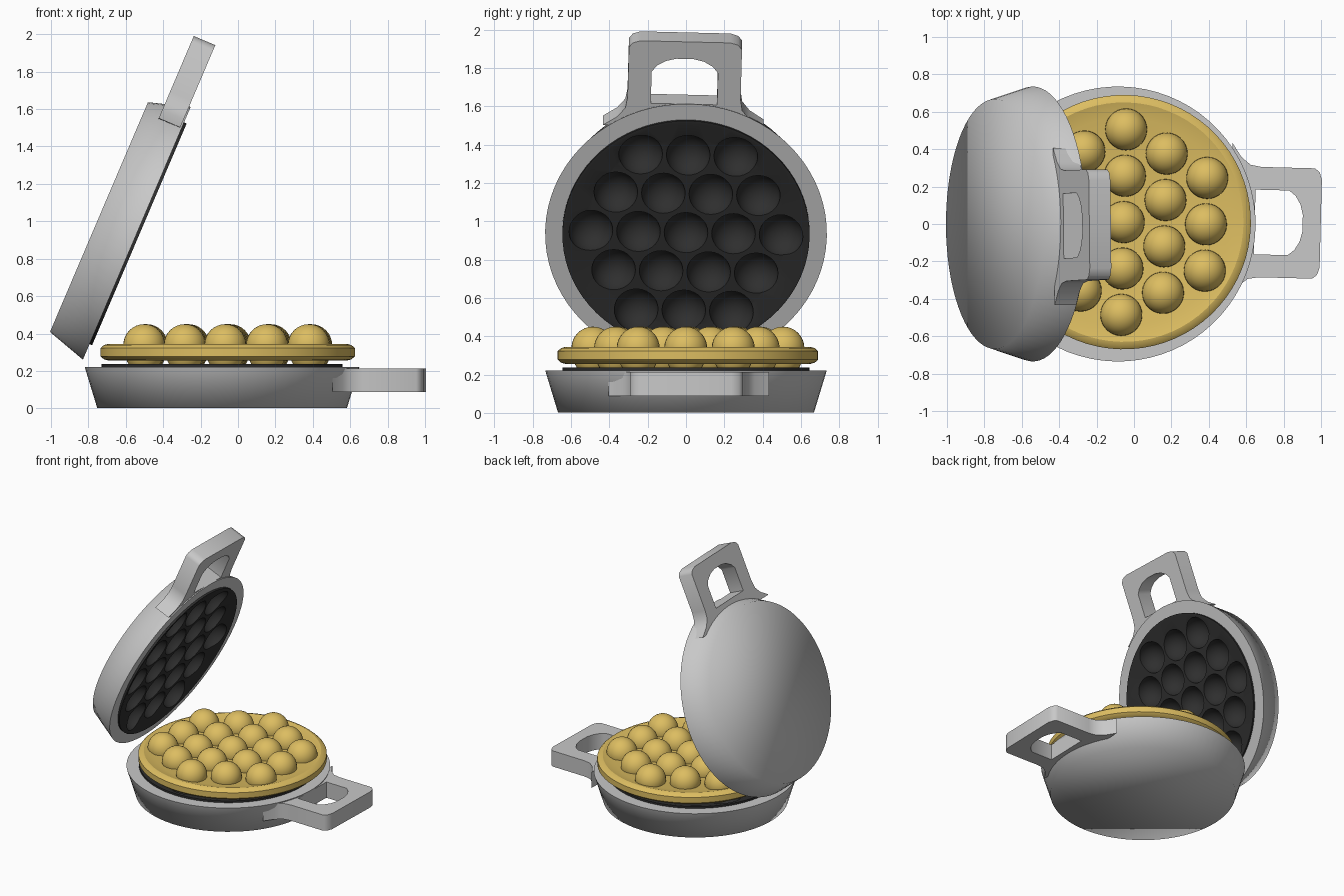
import bpy, bmesh
from math import radians, cos, sin, pi
from mathutils import Matrix, Vector

cube = bpy.data.objects.get("Cube")
if cube:
    bpy.data.objects.remove(cube)


def material(name, rgb, rough=0.6):
    m = bpy.data.materials.new(name)
    m.use_nodes = True
    m.diffuse_color = (*rgb, 1)
    node = m.node_tree.nodes["Principled BSDF"]
    node.inputs["Base Color"].default_value = (*rgb, 1)
    node.inputs["Roughness"].default_value = rough
    return m


grey = material("light grey", (0.58, 0.58, 0.58))
black = material("black", (0.028, 0.028, 0.028))
golden = material("golden batter", (0.72, 0.51, 0.12))


def activate(ob):
    bpy.ops.object.select_all(action="DESELECT")
    ob.select_set(True)
    bpy.context.view_layer.objects.active = ob


def finish(ob, angle):
    activate(ob)
    bpy.ops.object.shade_smooth_by_angle(angle=radians(angle))
    return ob


def add_object(name, bm, mat):
    bmesh.ops.recalc_face_normals(bm, faces=bm.faces)
    me = bpy.data.meshes.new(name)
    bm.to_mesh(me)
    bm.free()
    me.materials.append(mat)
    ob = bpy.data.objects.new(name, me)
    bpy.context.collection.objects.link(ob)
    return ob


def lathe(name, profile, mat, steps=72):
    """Revolve (radius, height) points about z and cap both ends."""
    bm = bmesh.new()
    rings = [[bm.verts.new((r * cos(2 * pi * i / steps), r * sin(2 * pi * i / steps), z))
              for i in range(steps)] for r, z in profile]
    for a, b in zip(rings, rings[1:]):
        for i in range(steps):
            j = (i + 1) % steps
            bm.faces.new((a[i], a[j], b[j], b[i]))
    bm.faces.new(rings[0])
    bm.faces.new(rings[-1])
    return add_object(name, bm, mat)


# Hexagonal arrangement of the bubbles: columns of 3, 4, 5, 4, 3
CELLS = [(0.22 * c, 0.248 * (i - (4 - abs(c)) / 2))
         for c in range(-2, 3) for i in range(5 - abs(c))]


def bubbles(name, layers, mat):
    """One ball per cell for each (height, radius) layer."""
    bm = bmesh.new()
    for z, r in layers:
        for x, y in CELLS:
            bmesh.ops.create_uvsphere(bm, u_segments=28, v_segments=16, radius=r,
                                      matrix=Matrix.Translation((x, y, z)))
    return add_object(name, bm, mat)


def loop_handle(name):
    """Flat handle with chamfered corners and a rounded grip hole."""
    half = [(0.60, 0.42), (0.65, 0.345), (0.70, 0.305), (0.76, 0.295),
            (1.045, 0.295), (1.07, 0.275), (1.083, 0.235)]
    hole = [(0.73, 0.173), (0.91, 0.173), (0.945, 0.145), (0.972, 0.10), (0.986, 0.045)]
    cu = bpy.data.curves.new(name, "CURVE")
    cu.dimensions = "2D"
    cu.fill_mode = "BOTH"
    cu.extrude = 0.0625
    for side in (half, hole):
        pts = side + [(x, -y) for x, y in reversed(side)]
        sp = cu.splines.new("POLY")
        sp.points.add(len(pts) - 1)
        for p, (x, y) in zip(sp.points, pts):
            p.co = (x, y + 0.03, 0, 1)
        sp.use_cyclic_u = True
    ob = bpy.data.objects.new(name, cu)
    bpy.context.collection.objects.link(ob)
    activate(ob)
    bpy.ops.object.convert(target="MESH")
    ob = bpy.context.view_layer.objects.active
    ob.data.materials.clear()
    ob.data.materials.append(grey)
    bm = bmesh.new()
    bm.from_mesh(ob.data)
    bmesh.ops.remove_doubles(bm, verts=bm.verts, dist=0.0005)
    bmesh.ops.recalc_face_normals(bm, faces=bm.faces)
    bmesh.ops.translate(bm, verts=bm.verts, vec=Vector((0, 0, -0.071)))
    bm.to_mesh(ob.data)
    bm.free()
    return ob


def iron_half(prefix, placement):
    """Shell, dimpled plate and handle, with the rim at local z = 0."""
    shell = lathe(prefix + "_shell", [(0.668, -0.22), (0.735, 0), (0.645, 0), (0.64, -0.15)], grey)
    finish(shell, 80)
    plate = lathe(prefix + "_plate", [(0.638, -0.14), (0.645, 0.015), (0.63, 0.015), (0.53, -0.012)], black)
    cutter = bubbles("dimple_cutter", [(0, 0.115)], black)
    cutter.hide_render = True
    mod = plate.modifiers.new("dimples", "BOOLEAN")
    mod.operation = "DIFFERENCE"
    mod.solver = "EXACT"
    mod.object = cutter
    activate(plate)
    bpy.ops.object.modifier_apply(modifier=mod.name)
    bpy.data.objects.remove(cutter)
    finish(plate, 35)
    handle = finish(loop_handle(prefix + "_handle"), 50)
    for ob in (shell, plate, handle):
        ob.matrix_world = placement


# The two halves of the iron, lower one flat and upper one swung open
twist = Matrix.Rotation(radians(-1.5), 4, "Z")
swing = Matrix.Rotation(radians(-66.9), 4, "Y") @ Matrix.Rotation(pi, 4, "X")
iron_half("base", Matrix.Translation((-0.085, 0, 0.222)) @ twist)
iron_half("lid", Matrix.Translation((-0.541, 0, 0.936)) @ swing @ twist)

# Waffle: chamfered disc with a shallow dished face and bubbles on both sides
waffle_place = Matrix.Translation((-0.055, 0.01, 0.3)) @ twist
upper = [(0.68, 0.022), (0.662, 0.038), (0.64, 0.044), (0.56, 0.022)]
lower = [(r, -z) for r, z in reversed(upper)]
disc = finish(lathe("waffle_disc", lower + upper, golden), 30)
balls = finish(bubbles("waffle_bubbles", [(0.038, 0.112), (-0.01, 0.1)], golden), 60)
for part in (disc, balls):
    part.matrix_world = waffle_place
